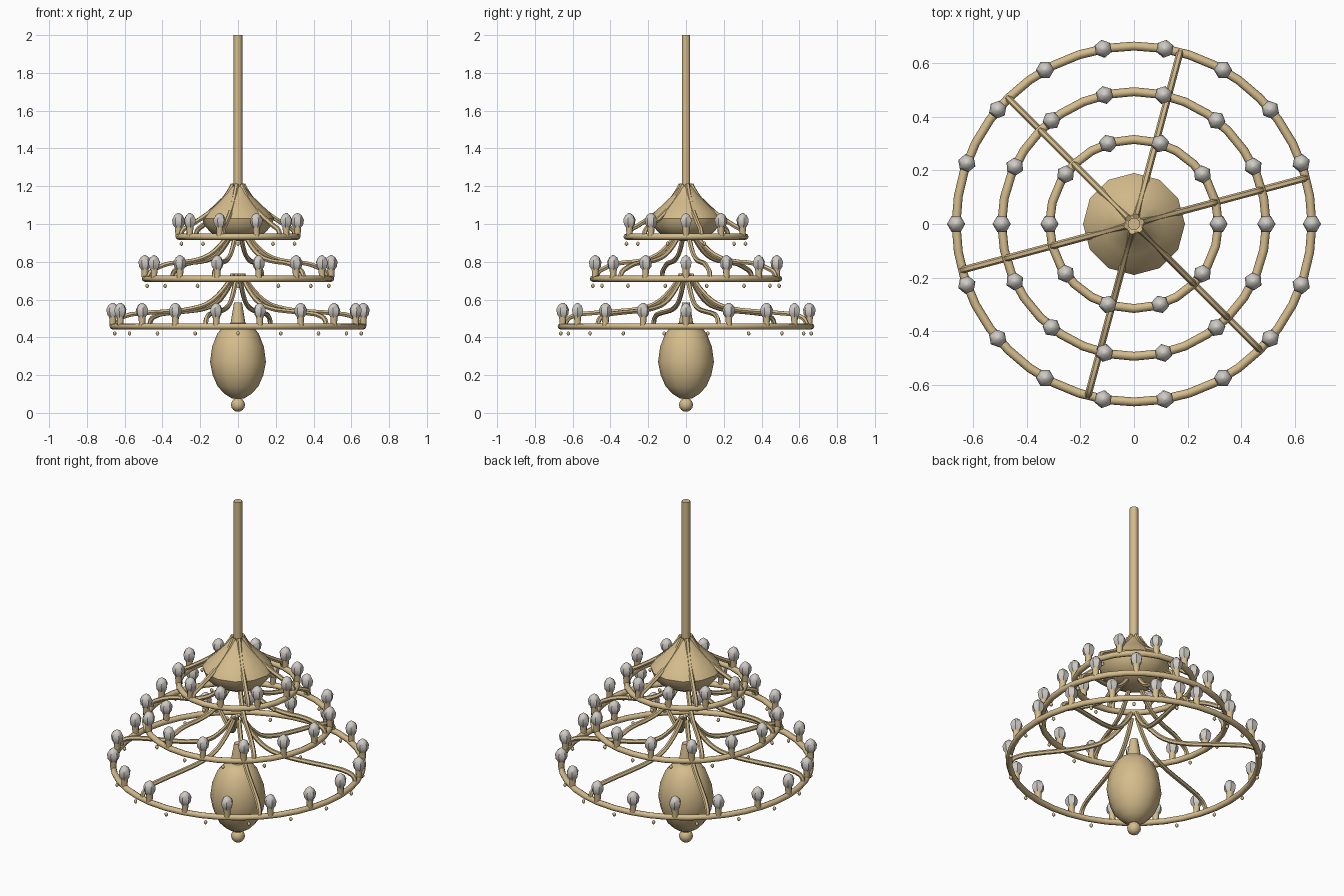
import bpy, bmesh
from math import sin, cos, pi, radians

if "Cube" in bpy.data.objects:
    bpy.data.objects.remove(bpy.data.objects["Cube"], do_unlink=True)


def material(name, colour):
    m = bpy.data.materials.new(name)
    m.use_nodes = True
    m.diffuse_color = colour
    m.node_tree.nodes["Principled BSDF"].inputs["Base Color"].default_value = colour
    return m


BRASS = material("pale brass", (0.66, 0.50, 0.26, 1))
GLASS = material("frosted glass", (0.62, 0.59, 0.55, 1))


def smooth(obj, angle=50):
    bpy.ops.object.select_all(action='DESELECT')
    obj.select_set(True)
    bpy.context.view_layer.objects.active = obj
    bpy.ops.object.shade_smooth_by_angle(angle=radians(angle))


def lathe(name, profile, sides, mat, angle=50):
    """Revolve (radius, height) points, bottom to top, around z."""
    bm = bmesh.new()
    rings = []
    for r, z in profile:
        rings.append([bm.verts.new((r * cos(2 * pi * i / sides), r * sin(2 * pi * i / sides), z))
                      for i in range(sides)])
    for low, high in zip(rings, rings[1:]):
        for i in range(sides):
            j = (i + 1) % sides
            bm.faces.new((low[i], low[j], high[j], high[i]))
    bm.faces.new(rings[0][::-1])
    bm.faces.new(rings[-1])
    mesh = bpy.data.meshes.new(name)
    bm.to_mesh(mesh)
    bm.free()
    mesh.materials.append(mat)
    obj = bpy.data.objects.new(name, mesh)
    bpy.context.collection.objects.link(obj)
    smooth(obj, angle)
    return obj


def ring_of_copies(source, name, count, radius, z, offset=0):
    """Place linked copies of a part evenly around a circle."""
    for i in range(count):
        a = 2 * pi * (i + offset) / count
        obj = bpy.data.objects.new(f"{name}_{i + 1}", source.data)
        obj.location = (radius * cos(a), radius * sin(a), z)
        obj.rotation_euler.z = a
        bpy.context.collection.objects.link(obj)


def arms(name, radius, z):
    """Six curved arms sweeping out from the axis and down to a ring."""
    sweep = [(0.028, 0.275), (0.045, 0.245), (0.09, 0.185), (0.16, 0.125), (0.25, 0.095),
             (0.38, 0.08), (0.52, 0.07)]
    path = [p for p in sweep if p[0] < radius - 0.09]
    path += [(radius - 0.045, 0.055), (radius - 0.012, 0.035), (radius, 0)]
    curve = bpy.data.curves.new(name, 'CURVE')
    curve.dimensions = '3D'
    curve.bevel_depth = 0.013
    curve.bevel_resolution = 1
    curve.resolution_u = 3
    curve.use_fill_caps = True
    for k in range(6):
        a = radians(15 + 60 * k)
        spline = curve.splines.new('BEZIER')
        spline.bezier_points.add(len(path) - 1)
        for point, (r, h) in zip(spline.bezier_points, path):
            point.co = (r * cos(a), r * sin(a), z + h)
            point.handle_left_type = point.handle_right_type = 'AUTO'
    curve.materials.append(BRASS)
    obj = bpy.data.objects.new(name, curve)
    bpy.context.collection.objects.link(obj)
    bpy.ops.object.select_all(action='DESELECT')
    obj.select_set(True)
    bpy.context.view_layer.objects.active = obj
    bpy.ops.object.convert(target='MESH')
    smooth(bpy.context.object)


# Central parts
lathe("hanging_rod", [(0.023, 1.1), (0.023, 2.0)], 10, BRASS)
lathe("upper_dome", [(0.03, 0.91), (0.09, 0.925), (0.145, 0.955), (0.18, 0.995), (0.19, 1.03),
                     (0.165, 1.065), (0.115, 1.11), (0.065, 1.16), (0.035, 1.2)], 12, BRASS)
lathe("lower_body", [(0.03, 0.075), (0.07, 0.1), (0.108, 0.14), (0.134, 0.2), (0.148, 0.27),
                     (0.137, 0.35), (0.11, 0.42), (0.075, 0.46), (0.042, 0.475)], 12, BRASS)
lathe("body_neck", [(0.042, 0.46), (0.021, 0.585)], 10, BRASS)
bpy.ops.mesh.primitive_uv_sphere_add(segments=12, ring_count=8, radius=0.037,
                                     location=(0, 0, 0.043))
finial = bpy.context.object
finial.name = "bottom_finial"
finial.data.materials.append(BRASS)
smooth(finial)

# Master parts for the lamps and drops
cup = lathe("lamp_cup", [(0.016, 0), (0.018, 0.035), (0.02, 0.055)], 8, BRASS)
bulb = lathe("lamp_bulb", [(0.016, 0.045), (0.03, 0.063), (0.034, 0.09), (0.023, 0.112),
                           (0.005, 0.125)], 6, GLASS, 40)
drop = lathe("drop_bead", [(0.003, -0.049), (0.01, -0.04), (0.008, -0.031), (0.002, -0.026)],
             6, BRASS)

# Three tiers: ring, arms, lamps and drops
for tier, radius, z, lamps in (("upper", 0.315, 0.933, 10),
                               ("middle", 0.493, 0.71, 14),
                               ("lower", 0.663, 0.458, 18)):
    bpy.ops.mesh.primitive_torus_add(major_radius=radius, minor_radius=0.0165,
                                     major_segments=2 * lamps + 4, minor_segments=8,
                                     location=(0, 0, z))
    hoop = bpy.context.object
    hoop.name = tier + "_ring"
    hoop.data.materials.append(BRASS)
    smooth(hoop)
    arms(tier + "_arms", radius, z)
    ring_of_copies(cup, tier + "_cup", lamps, radius, z)
    ring_of_copies(bulb, tier + "_bulb", lamps, radius, z)
    ring_of_copies(drop, tier + "_drop", lamps, radius, z, 0.5)

for master in (cup, bulb, drop):
    bpy.data.objects.remove(master, do_unlink=True)
